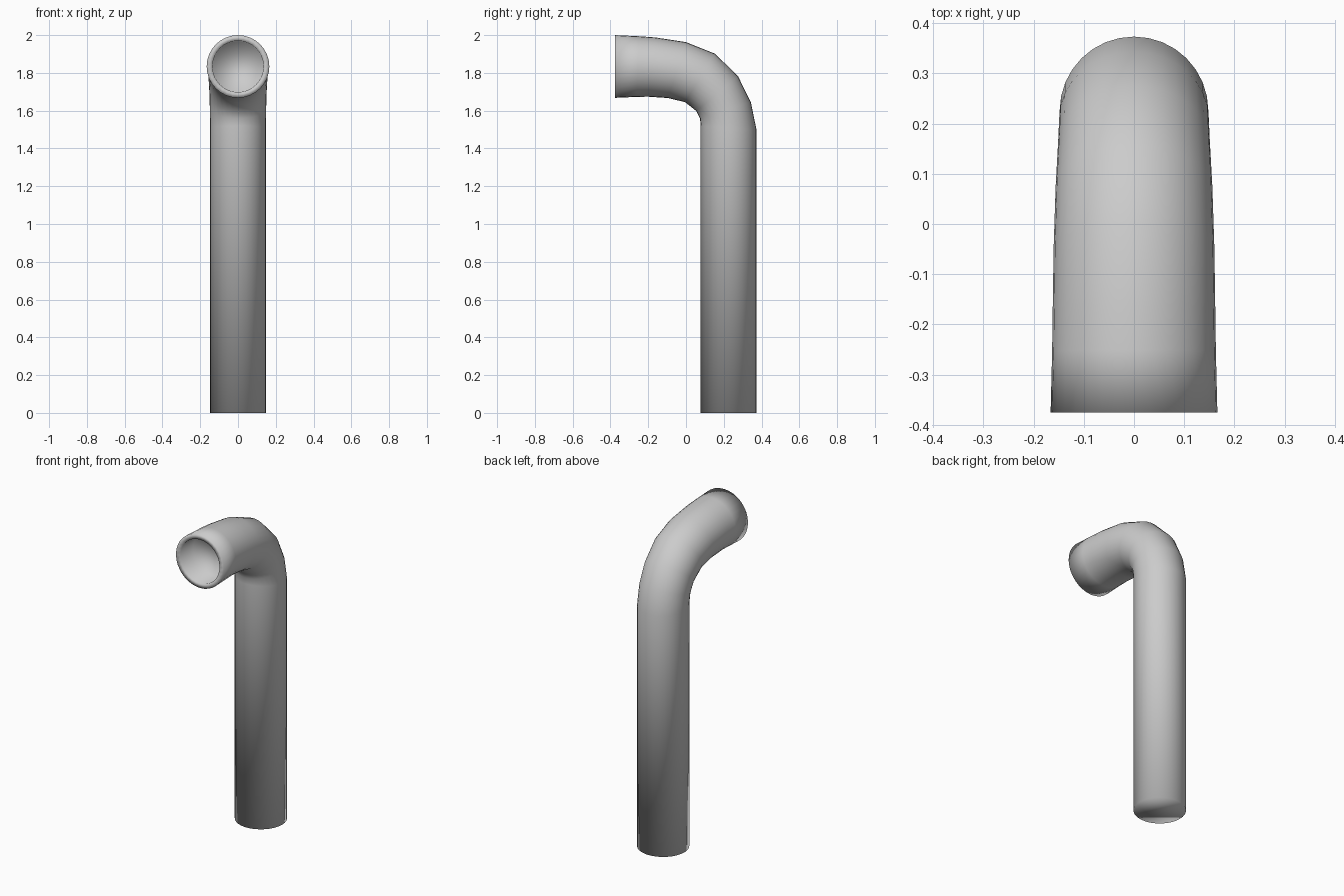
import bpy, bmesh, math

if "Cube" in bpy.data.objects:
    bpy.data.objects.remove(bpy.data.objects["Cube"])

SIDES = 32
bm = bmesh.new()


def ring(outer, inner, half_width):
    """Ellipse spanning two (y, z) points of the side profile."""
    cy, cz = (outer[0] + inner[0]) / 2, (outer[1] + inner[1]) / 2
    ay, az = (outer[0] - inner[0]) / 2, (outer[1] - inner[1]) / 2
    verts = []
    for i in range(SIDES):
        a = 2 * math.pi * i / SIDES
        c, s = math.cos(a), math.sin(a)
        verts.append(bm.verts.new((half_width * s, cy + ay * c, cz + az * c)))
    return verts


# Outer side, inner side and half width of each section, from foot to mouth
sections = [
    ((0.373, 0.0), (0.078, 0.0), 0.148),
    ((0.373, 1.50), (0.078, 1.52), 0.148),
    ((0.343, 1.646), (0.074, 1.56), 0.149),
    ((0.275, 1.783), (0.055, 1.598), 0.151),
    ((0.153, 1.902), (-0.005, 1.645), 0.156),
    ((0.0, 1.963), (-0.095, 1.667), 0.160),
    ((-0.164, 1.988), (-0.20, 1.674), 0.162),
    ((-0.25, 1.994), (-0.26, 1.673), 0.163),
    ((-0.375, 2.0), (-0.375, 1.668), 0.166),
    # rim and recessed mouth
    ((-0.375, 1.970), (-0.375, 1.698), 0.135),
    ((-0.255, 1.965), (-0.255, 1.701), 0.132),
]
rings = [ring(*s) for s in sections]
for a, b in zip(rings, rings[1:]):
    for i in range(SIDES):
        j = (i + 1) % SIDES
        bm.faces.new((a[i], a[j], b[j], b[i]))

# Closed foot and recess floor
bm.faces.new(rings[0])
bm.faces.new(rings[-1])
bmesh.ops.recalc_face_normals(bm, faces=bm.faces)
for f in bm.faces:
    f.smooth = True

mesh = bpy.data.meshes.new("bent_pipe")
bm.to_mesh(mesh)
bm.free()
pipe = bpy.data.objects.new("bent_pipe", mesh)
bpy.context.collection.objects.link(pipe)
